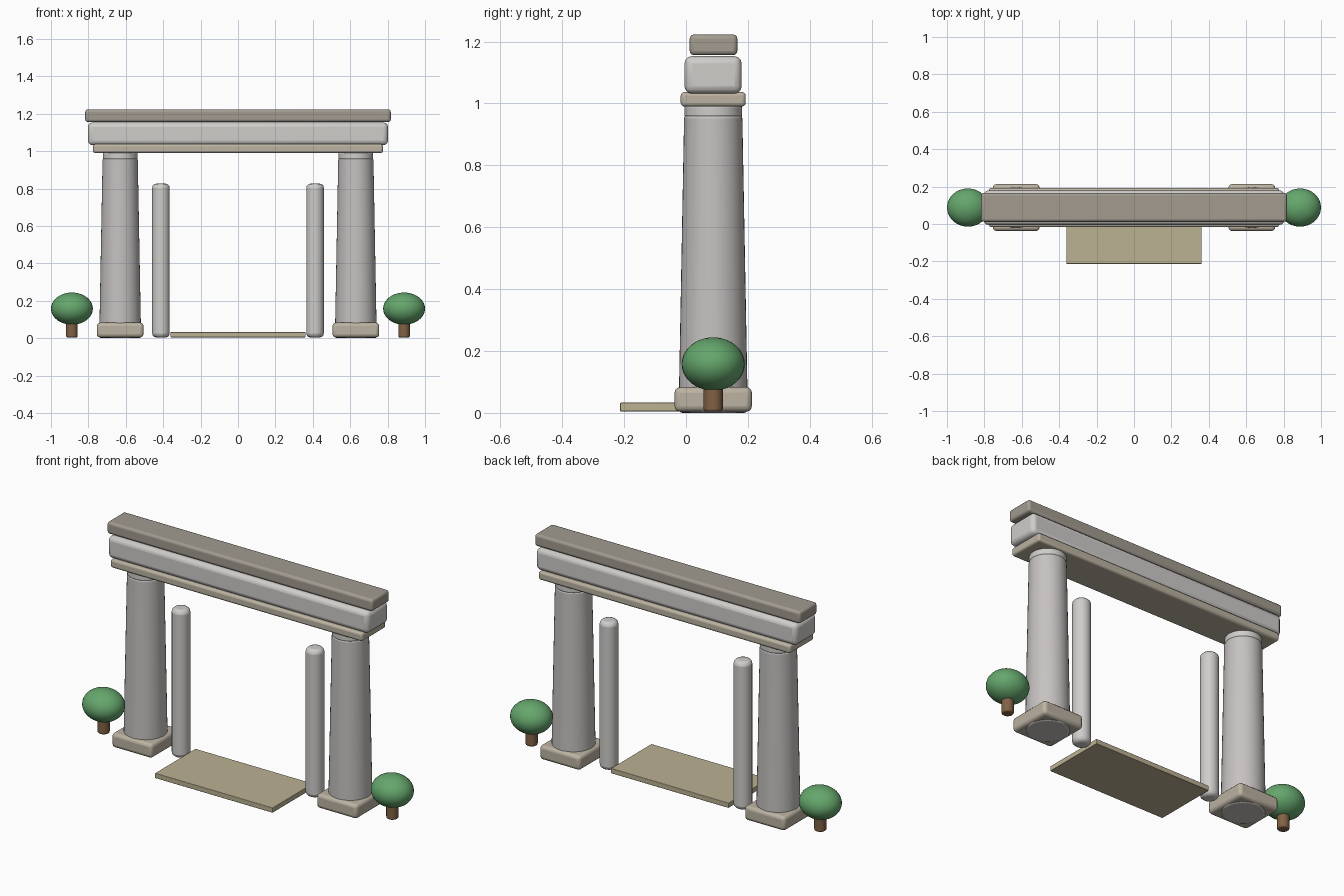
import bpy, math

if "Cube" in bpy.data.objects:
    bpy.data.objects.remove(bpy.data.objects["Cube"])

YC = 0.088  # depth centre of the gate


def material(name, rgb):
    m = bpy.data.materials.new(name)
    m.diffuse_color = (*rgb, 1)
    m.use_nodes = True
    m.node_tree.nodes["Principled BSDF"].inputs["Base Color"].default_value = m.diffuse_color
    return m


STONE = material("pale_stone", (0.62, 0.61, 0.59))
SHAFT = material("shaft_stone", (0.56, 0.54, 0.53))
SAND = material("sand_stone", (0.50, 0.45, 0.36))
CAP = material("cap_stone", (0.36, 0.33, 0.28))
MAT = material("paving", (0.50, 0.44, 0.29))
LEAF = material("leaf", (0.13, 0.38, 0.15))
BARK = material("bark", (0.22, 0.12, 0.06))


def finish(ob, name, mat, bevel=0, segments=3):
    ob.name = name
    ob.data.materials.append(mat)
    if bevel:
        b = ob.modifiers.new("rounded_edges", 'BEVEL')
        b.width = bevel
        b.segments = segments
        b.limit_method = 'ANGLE'
        b.angle_limit = math.radians(40)
    bpy.ops.object.shade_smooth_by_angle(angle=math.radians(40))
    return ob


def box(name, x, y, z, mat, bevel):
    """Rounded box from (min, max) ranges."""
    bpy.ops.mesh.primitive_cube_add(size=1, location=[sum(r) / 2 for r in (x, y, z)])
    ob = bpy.context.object
    ob.scale = [r[1] - r[0] for r in (x, y, z)]
    bpy.ops.object.transform_apply(location=False, rotation=False, scale=True)
    return finish(ob, name, mat, bevel)


def round_post(name, x, r_low, r_top, z, mat, bevel, sides=40):
    """Upright tapered cylinder with rounded rims."""
    bpy.ops.mesh.primitive_cone_add(vertices=sides, radius1=r_low, radius2=r_top,
                                    depth=z[1] - z[0], location=(x, YC, sum(z) / 2))
    return finish(bpy.context.object, name, mat, bevel)


# Stacked lintel
box("architrave", (-0.775, 0.775), (-0.017, 0.193), (0.99, 1.037), SAND, 0.012)
box("frieze", (-0.802, 0.802), (-0.005, 0.18), (1.032, 1.153), STONE, 0.024)
box("cornice", (-0.817, 0.817), (0.012, 0.166), (1.156, 1.223), CAP, 0.014)

# Paving slab through the opening
box("threshold", (-0.362, 0.362), (-0.213, 0.143), (0.005, 0.033), MAT, 0.003)

for side, s in (("left", -1), ("right", 1)):
    # Main column with plinth and collar
    x = s * 0.63
    box(f"{side}_plinth", (x - 0.125, x + 0.125), (YC - 0.125, YC + 0.125),
        (0.004, 0.083), SAND, 0.018)
    round_post(f"{side}_column", x, 0.112, 0.094, (0, 0.964), SHAFT, 0.012)
    round_post(f"{side}_collar", x, 0.093, 0.093, (0.955, 0.995), STONE, 0.008)

    # Slim inner post
    round_post(f"{side}_inner_post", s * 0.412, 0.047, 0.047, (0.004, 0.826), STONE, 0.022)

    # Small round tree
    x = s * 0.888
    round_post(f"{side}_tree_trunk", x, 0.031, 0.031, (0.004, 0.12), BARK, 0.008, 24)
    bpy.ops.mesh.primitive_uv_sphere_add(segments=32, ring_count=20, radius=1,
                                         location=(x, YC, 0.158))
    crown = bpy.context.object
    crown.scale = (0.112, 0.102, 0.086)
    bpy.ops.object.transform_apply(location=False, rotation=False, scale=True)
    finish(crown, f"{side}_tree_crown", LEAF)
